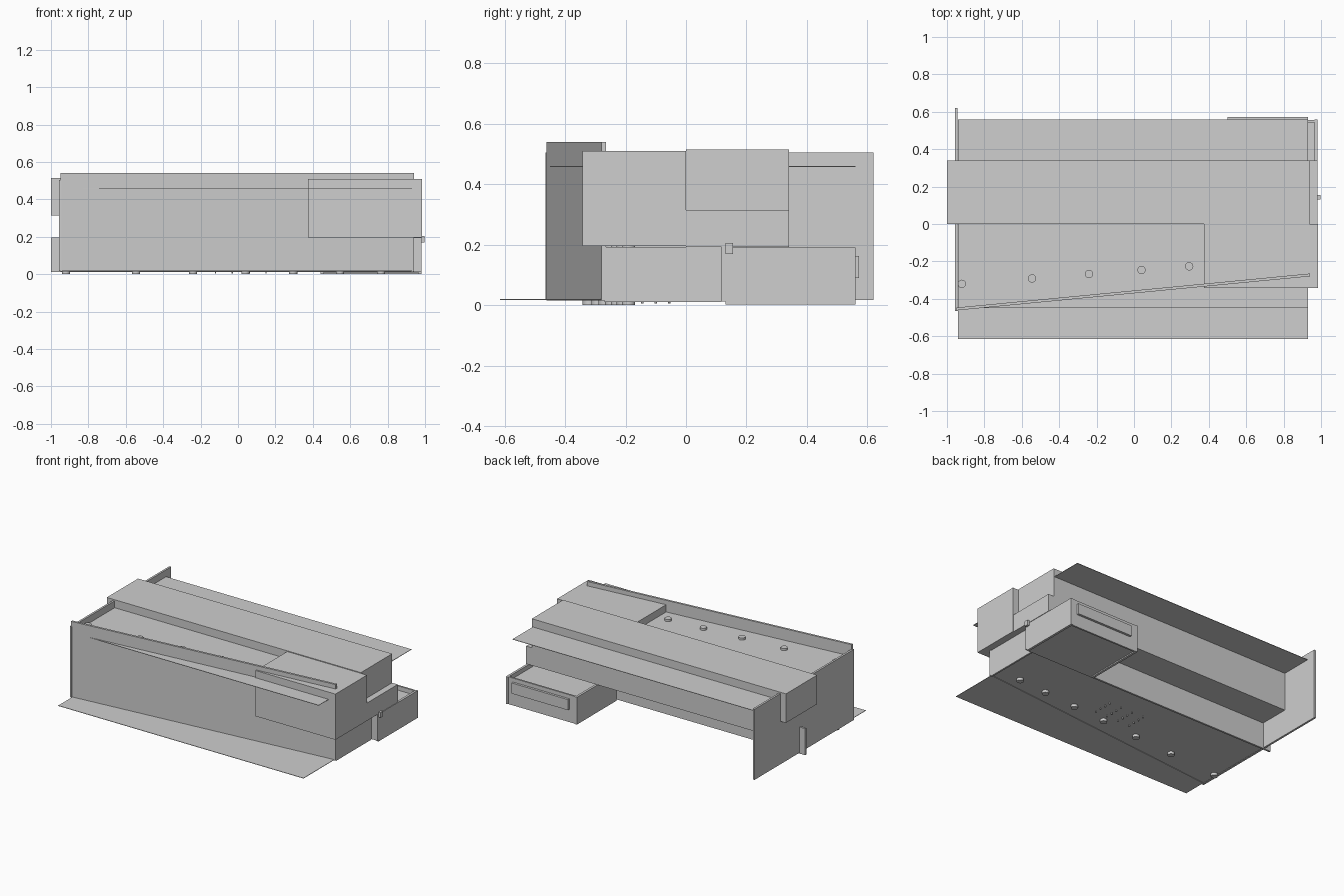
import bpy
import bmesh

cube = bpy.data.objects.get("Cube")
if cube:
    bpy.data.objects.remove(cube, do_unlink=True)

# One plain grey for the whole massing model
GREY = (0.62, 0.62, 0.62, 1)
mat = bpy.data.materials.new("plain grey")
mat.use_nodes = True
mat.diffuse_color = GREY
mat.node_tree.nodes["Principled BSDF"].inputs["Base Color"].default_value = GREY


def finish(name, bm, inward=False):
    bmesh.ops.recalc_face_normals(bm, faces=bm.faces[:])
    if inward:
        bmesh.ops.reverse_faces(bm, faces=bm.faces[:])
    mesh = bpy.data.meshes.new(name)
    bm.to_mesh(mesh)
    bm.free()
    mesh.materials.append(mat)
    obj = bpy.data.objects.new(name, mesh)
    bpy.context.collection.objects.link(obj)
    return obj


def prism(name, outline, z0, z1, inward=False):
    """Extrude a plan outline between two heights."""
    bm = bmesh.new()
    base = bm.faces.new([bm.verts.new((x, y, z0)) for x, y in outline])
    up = bmesh.ops.extrude_face_region(bm, geom=[base])["geom"]
    top = [v for v in up if isinstance(v, bmesh.types.BMVert)]
    bmesh.ops.translate(bm, verts=top, vec=(0, 0, z1 - z0))
    return finish(name, bm, inward)


def box(name, x, y, z, inward=False):
    outline = [(x[0], y[0]), (x[1], y[0]), (x[1], y[1]), (x[0], y[1])]
    return prism(name, outline, z[0], z[1], inward)


def cylinders(name, points, radius, z0, z1, sides):
    bm = bmesh.new()
    for x, y in points:
        made = bmesh.ops.create_cone(bm, cap_ends=True, segments=sides,
                                     radius1=radius, radius2=radius, depth=z1 - z0)
        bmesh.ops.translate(bm, verts=made["verts"], vec=(x, y, (z0 + z1) / 2))
    return finish(name, bm)


# Thin floor and roof sheets
box("ground_sheet", (-0.94, 0.93), (-0.615, 0.125), (0.018, 0.021))
box("roof_sheet", (-0.94, 0.93), (-0.45, 0.56), (0.457, 0.460))

# Slanted front wall, in two storeys
slant = [(-0.95, -0.462), (0.94, -0.28), (0.94, -0.265), (-0.95, -0.447)]
prism("front_wall_lower", slant, 0.015, 0.195)
prism("front_wall_upper", slant, 0.195, 0.54)

# Side wall, lower end wall and lower back wall
box("side_wall", (-0.957, -0.943), (-0.465, 0.62), (0.018, 0.505), True)
box("lower_end_wall", (0.925, 0.937), (-0.27, 0.117), (0.01, 0.193), True)
box("lower_back_wall", (-1, 0.98), (0.117, 0.13), (0.012, 0.195))

# Upper storeys
box("upper_front_block", (0.375, 0.983), (-0.343, 0), (0.195, 0.51))
box("middle_back_block", (-0.94, 0.98), (0, 0.34), (0.193, 0.315))
box("long_top_block", (-1, 0.937), (0, 0.34), (0.315, 0.515))

# Columns following the slanted wall, rising just past the roof
xs = (-0.92, -0.545, -0.24, 0.04, 0.295, 0.545, 0.765)
columns = cylinders("columns", [(x, -0.249 + 0.077 * x) for x in xs],
                    0.022, 0, 0.475, 20)
for poly in columns.data.polygons:
    poly.use_smooth = abs(poly.normal.z) < 0.5

# Small pins under the floor
pins = [(-0.12 + 0.09 * i, -0.19 + 0.045 * j) for i in range(4) for j in range(4)]
cylinders("floor_pins", pins, 0.004, 0.005, 0.02, 6)

# Back annex: four parapet walls, a sunken roof and a raised floor
X0, X1, Y0, Y1, T = 0.44, 0.98, 0.13, 0.56, 0.016
for name, x in (("annex_inner_wall", (X0, X0 + T)), ("annex_outer_wall", (X1 - T, X1))):
    box(name, x, (Y0, Y1), (0.002, 0.19), True)
box("annex_back_wall", (X0 + T, X1 - T), (Y1 - T, Y1 - 0.004), (0.002, 0.19))
box("annex_roof", (X0 + T, X1 - T), (Y0, Y1 - T), (0.15, 0.16))
box("annex_floor", (X0 + T, X1 - T), (Y0, Y1 - T), (0.01, 0.02))

# Back panel and corner block of the annex
box("annex_back_panel", (0.5, 0.93), (Y1 - 0.004, 0.572), (0.09, 0.163))
box("annex_corner_block", (0.96, 0.997), (0.13, 0.155), (0.17, 0.205))
